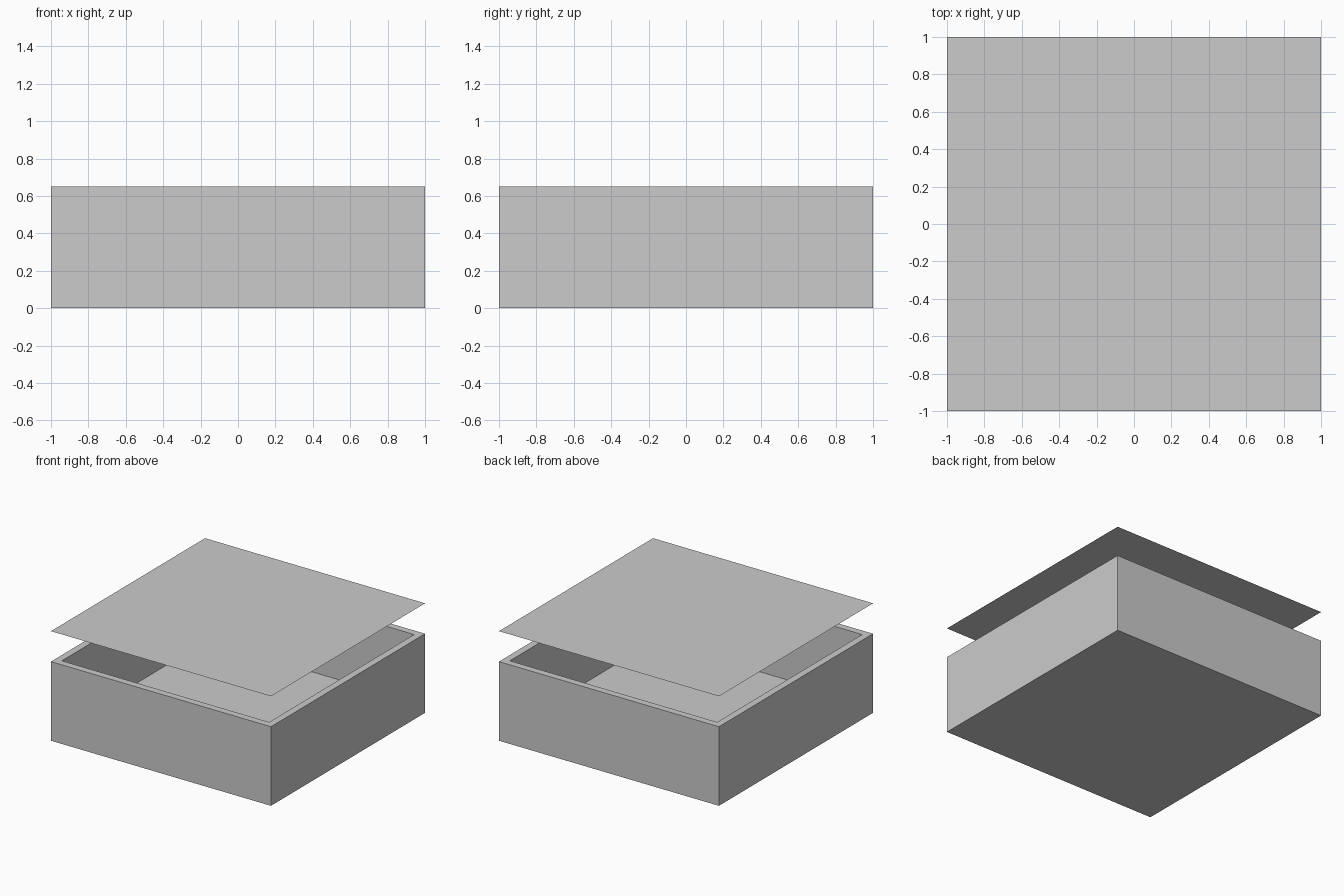
import bpy, bmesh
from mathutils import Vector

if "Cube" in bpy.data.objects:
    bpy.data.objects.remove(bpy.data.objects["Cube"])

HEIGHT, WALL, FLOOR, LID_Z = 0.65, 0.058, 0.095, 0.90


def add_object(name, bm):
    mesh = bpy.data.meshes.new(name)
    bm.to_mesh(mesh)
    bm.free()
    obj = bpy.data.objects.new(name, mesh)
    bpy.context.collection.objects.link(obj)
    return obj


# Open tray: a block whose top is inset to a rim and pushed down to the floor
bm = bmesh.new()
bmesh.ops.create_cube(bm, size=2)
for v in bm.verts:
    v.co.z = HEIGHT if v.co.z > 0 else 0
bm.normal_update()
top = max(bm.faces, key=lambda f: f.calc_center_median().z)
bmesh.ops.inset_region(bm, faces=[top], thickness=WALL, use_even_offset=True)
cavity = bmesh.ops.extrude_discrete_faces(bm, faces=[top])["faces"][0]
bmesh.ops.translate(bm, verts=cavity.verts, vec=Vector((0, 0, FLOOR - HEIGHT)))
bmesh.ops.recalc_face_normals(bm, faces=bm.faces)
add_object("open_box", bm)

# Thin flat sheet hovering above the opening
bm = bmesh.new()
bmesh.ops.create_grid(bm, x_segments=1, y_segments=1, size=1)
lid = add_object("floating_lid", bm)
lid.location.z = LID_Z
